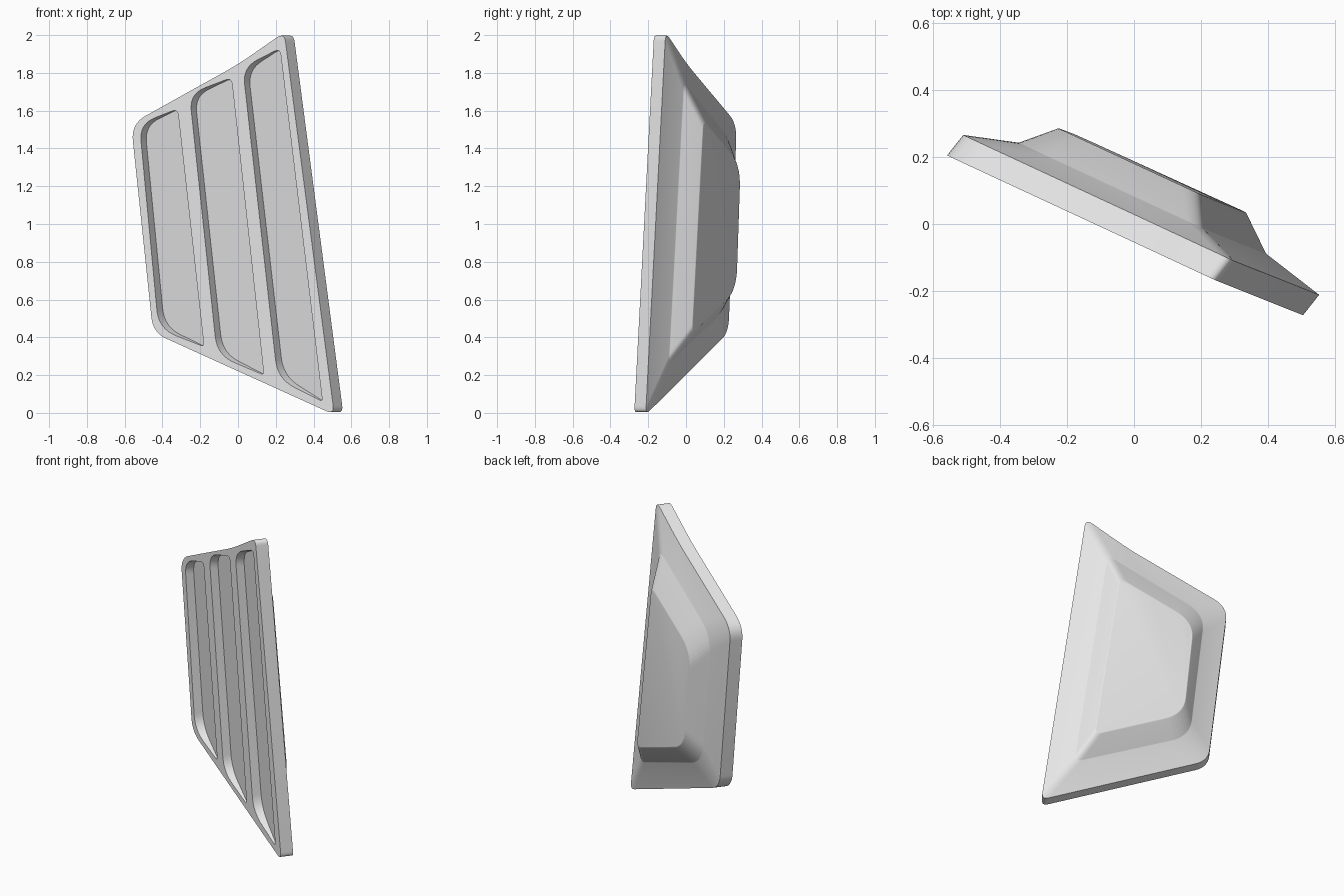
import bpy, bmesh
from mathutils import Vector

cube = bpy.data.objects.get("Cube")
if cube:
    bpy.data.objects.remove(cube)

grey = bpy.data.materials.new("plain_grey")
grey.use_nodes = True
grey.diffuse_color = (0.8, 0.8, 0.8, 1)
grey.node_tree.nodes["Principled BSDF"].inputs["Base Color"].default_value = (0.8, 0.8, 0.8, 1)


def place(x, z, depth):
    """Put an outline point on the slanted panel, at a depth behind its face."""
    return Vector((x, -0.04 - 0.46 * x - 0.008 * z + depth, z))


def rounded(corners, radii, steps=8):
    """Closed outline whose corners are replaced by short curves."""
    pts = [Vector(c) for c in corners]
    out = []
    for i, p in enumerate(pts):
        a = p + (pts[i - 1] - p).normalized() * radii[i]
        b = p + (pts[(i + 1) % len(pts)] - p).normalized() * radii[i]
        for k in range(steps + 1):
            t = k / steps
            out.append(a * (1 - t) ** 2 + p * 2 * t * (1 - t) + b * t * t)
    return out


bm = bmesh.new()


def add_loop(points):
    return [bm.verts.new(p) for p in points]


def loop_edges(loop):
    return [bm.edges.get((v, loop[i - 1])) or bm.edges.new((v, loop[i - 1]))
            for i, v in enumerate(loop)]


def bridge(a, b):
    for i in range(len(a)):
        bm.faces.new((a[i - 1], a[i], b[i], b[i - 1]))


# Panel outline: top left, top middle, top right, bottom right, bottom left
outline = [(-0.566, 1.53), (0, 1.845), (0.245, 2.015), (0.51, -0.01), (-0.45, 0.425)]
radii = [0.09, 0.08, 0.05, 0.05, 0.08]
front = rounded(outline, radii)

# Side wall, sloping flange, steep wall and raised back, as stacked loops
foot = [(-0.355, 1.43), (-0.05, 1.605), (0.2, 1.75), (0.40, 0.26), (-0.265, 0.55)]
raised = [(-0.235, 1.31), (-0.04, 1.42), (0.19, 1.55), (0.34, 0.42), (-0.175, 0.65)]
soft = [0.12, 0.05, 0.05, 0.05, 0.12]
back_loops = [
    [place(p.x, p.y, 0) for p in front],
    [place(p.x + 0.048, p.y, 0.083) for p in front],
    [place(p.x, p.y, 0.135) for p in rounded(foot, soft)],
    [place(p.x, p.y, 0.232) for p in rounded(raised, soft)],
]
loops = [add_loop(points) for points in back_loops]
for a, b in zip(loops, loops[1:]):
    bridge(a, b)
bm.faces.new(loops[-1])

# Three louvre slots: deep on the left side, shallow on the right side
slots = [
    [(-0.522, 1.53), (-0.32, 1.61), (-0.18, 0.35), (-0.42, 0.445)],
    [(-0.257, 1.69), (-0.035, 1.775), (0.137, 0.2), (-0.11, 0.305)],
    [(0.025, 1.83), (0.222, 1.93), (0.447, 0.06), (0.21, 0.18)],
]
rim_edges = loop_edges(loops[0])
for corners in slots:
    tl, tr, br, bl = corners
    middle = (tr[1] + br[1]) / 2
    rim, floor = [], []
    for p in rounded(corners, [0.09, 0.035, 0.02, 0.1]):
        right = tr[0] + (br[0] - tr[0]) * (tr[1] - p.y) / (tr[1] - br[1])
        depth = 0.008 + 0.047 * (right - p.x) / (tr[0] - tl[0])
        rim.append(place(p.x, p.y, 0))
        floor.append(place(p.x + 0.5 * depth, p.y + (middle - p.y) * 0.3 * depth, depth))
    rim, floor = add_loop(rim), add_loop(floor)
    bridge(rim, floor)
    bm.faces.new(floor)
    rim_edges += loop_edges(rim)

# Front face around the slots
bmesh.ops.triangle_fill(bm, edges=rim_edges, use_beauty=True, use_dissolve=False)
bmesh.ops.recalc_face_normals(bm, faces=bm.faces)

mesh = bpy.data.meshes.new("vent_panel")
bm.to_mesh(mesh)
bm.free()
mesh.materials.append(grey)
panel = bpy.data.objects.new("vent_panel", mesh)
bpy.context.collection.objects.link(panel)

# Narrow bevel softens the edges of the raised back only
group = panel.vertex_groups.new(name="back_edges")
start = 2 * len(front)
group.add(list(range(start, start + 2 * len(front))), 1.0, "REPLACE")
bevel = panel.modifiers.new("soft_back", "BEVEL")
bevel.limit_method = "VGROUP"
bevel.vertex_group = "back_edges"
bevel.width = 0.004
bevel.segments = 2

bpy.context.view_layer.objects.active = panel
panel.select_set(True)
bpy.ops.object.shade_smooth_by_angle(angle=0.6)
